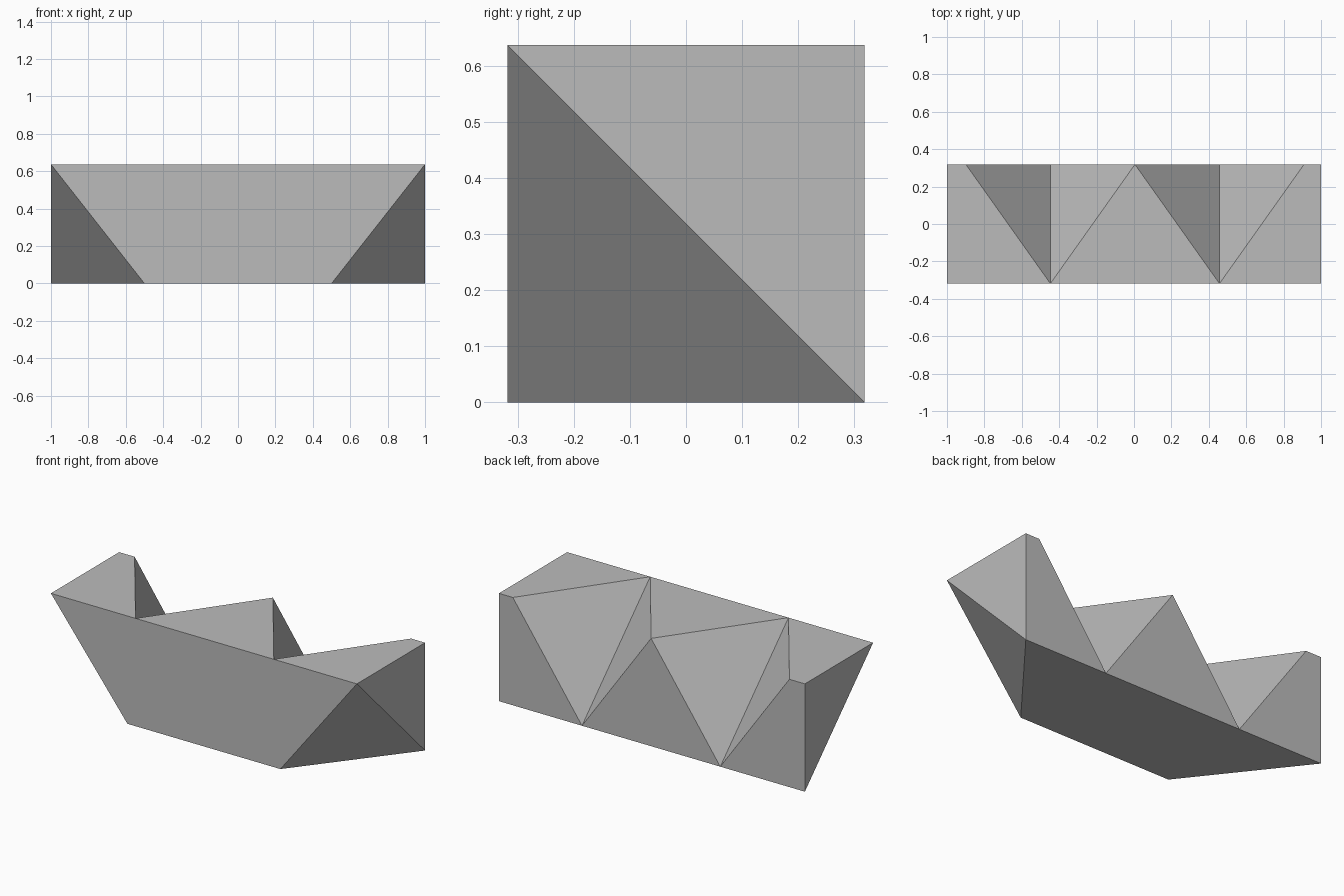
import bpy
import bmesh

cube = bpy.data.objects.get("Cube")
if cube:
    bpy.data.objects.remove(cube, do_unlink=True)

# Overall proportions
D = 0.3185            # half depth
H = 2 * D             # height
FOOT = 0.5            # half width of the front bottom edge
MID = 0.005           # peak between the two notches
STEP = 0.452          # half width of a notch
valleys = (MID - STEP, MID + STEP)
peaks = (MID - 2 * STEP, MID, MID + 2 * STEP)

# Plain grey
grey = bpy.data.materials.new("plain grey")
grey.use_nodes = True
colour = (0.5, 0.5, 0.5, 1)
grey.diffuse_color = colour
grey.node_tree.nodes["Principled BSDF"].inputs["Base Color"].default_value = colour

bm = bmesh.new()

# Named corner points
top_front = {s: bm.verts.new((s, -D, H)) for s in (-1, 1)}
top_back = {s: bm.verts.new((s, D, H)) for s in (-1, 1)}
low_back = {s: bm.verts.new((s, D, 0)) for s in (-1, 1)}
foot = {s: bm.verts.new((s * FOOT, -D, 0)) for s in (-1, 1)}
peak = [bm.verts.new((x, D, H)) for x in peaks]
notch_front = [bm.verts.new((x, -D, H)) for x in valleys]
notch_low = [bm.verts.new((x, D, 0)) for x in valleys]

# Front and underside trapezoids
bm.faces.new((foot[-1], foot[1], top_front[1], *reversed(notch_front), top_front[-1]))
bm.faces.new((foot[-1], foot[1], low_back[1], *reversed(notch_low), low_back[-1]))

# Each end: slanted corner, side triangle, top and back strips
for s, i, p in ((-1, 0, 0), (1, 1, 2)):
    bm.faces.new((foot[s], low_back[s], top_front[s]))
    bm.faces.new((top_front[s], low_back[s], top_back[s]))
    bm.faces.new((top_front[s], notch_front[i], peak[p], top_back[s]))
    bm.faces.new((low_back[s], notch_low[i], peak[p], top_back[s]))

# Middle tooth between the notches
bm.faces.new((*notch_front, peak[1]))
bm.faces.new((*notch_low, peak[1]))

# Two sloping walls in each notch
for i in range(2):
    for p in (peak[i], peak[i + 1]):
        bm.faces.new((p, notch_front[i], notch_low[i]))

bmesh.ops.recalc_face_normals(bm, faces=bm.faces)
mesh = bpy.data.meshes.new("notched_block")
bm.to_mesh(mesh)
bm.free()
mesh.materials.append(grey)
block = bpy.data.objects.new("notched_block", mesh)
bpy.context.collection.objects.link(block)
